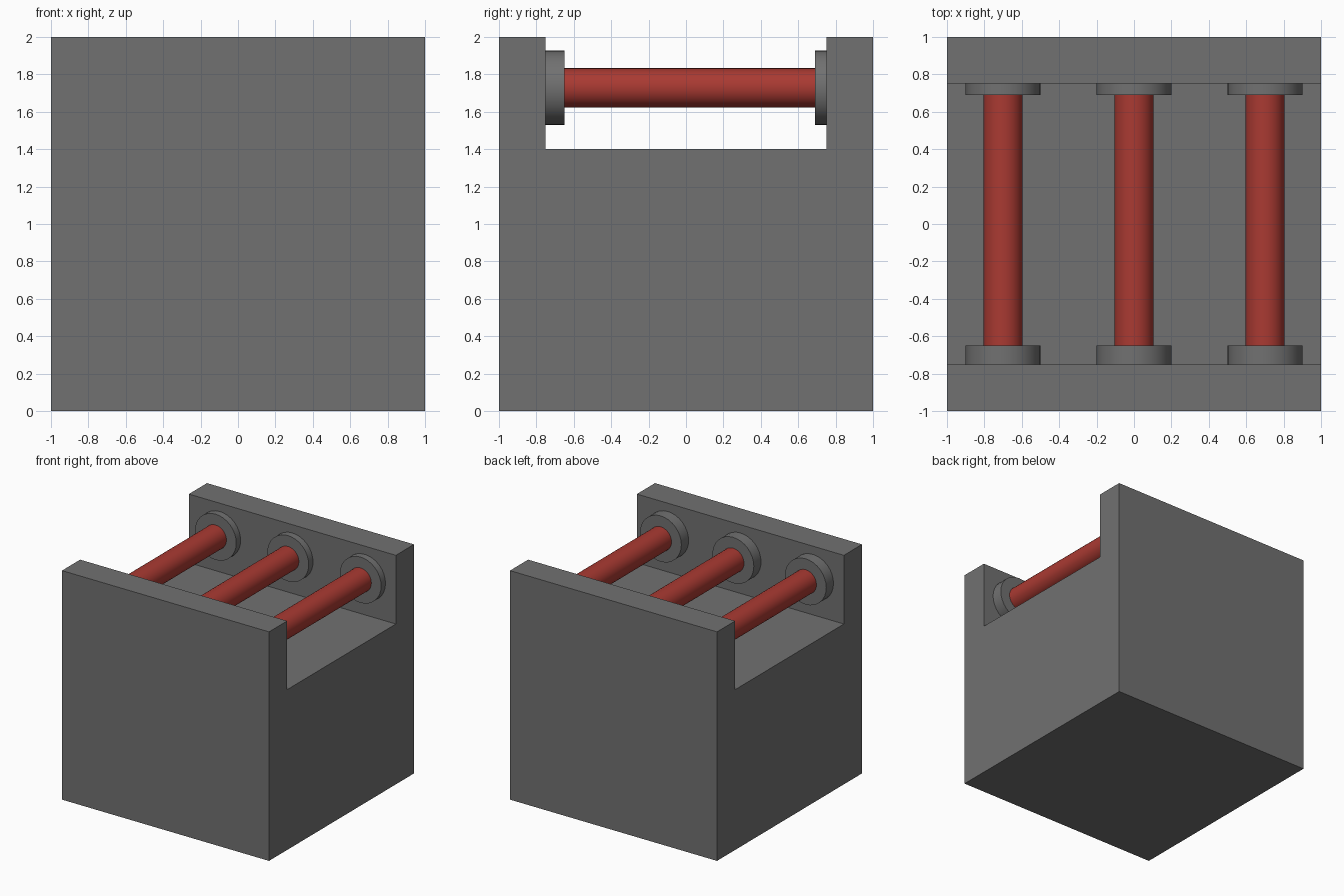
import bpy
import bmesh
import math

if "Cube" in bpy.data.objects:
    bpy.data.objects.remove(bpy.data.objects["Cube"])

ROD_Z = 1.728


def make_material(name, color):
    mat = bpy.data.materials.new(name)
    mat.diffuse_color = (*color, 1)
    mat.use_nodes = True
    mat.node_tree.nodes["Principled BSDF"].inputs["Base Color"].default_value = mat.diffuse_color
    return mat


red = make_material("red", (0.4, 0.042, 0.032))
dark_grey = make_material("dark_grey", (0.165, 0.165, 0.165))


def extruded_profile(name, profile, x0, x1, material):
    """Extrude a closed (y, z) profile along x."""
    bm = bmesh.new()
    face = bm.faces.new([bm.verts.new((x0, y, z)) for y, z in profile])
    ext = bmesh.ops.extrude_face_region(bm, geom=[face])
    verts = [g for g in ext["geom"] if isinstance(g, bmesh.types.BMVert)]
    bmesh.ops.translate(bm, vec=(x1 - x0, 0, 0), verts=verts)
    bmesh.ops.recalc_face_normals(bm, faces=bm.faces)
    mesh = bpy.data.meshes.new(name)
    bm.to_mesh(mesh)
    bm.free()
    mesh.materials.append(material)
    ob = bpy.data.objects.new(name, mesh)
    bpy.context.collection.objects.link(ob)
    return ob


def y_cylinder(name, x, y0, y1, radius, material):
    """Smooth cylinder lying along y."""
    bpy.ops.mesh.primitive_cylinder_add(
        vertices=32, radius=radius, depth=y1 - y0,
        location=(x, (y0 + y1) / 2, ROD_Z), rotation=(math.pi / 2, 0, 0))
    ob = bpy.context.object
    ob.name = name
    ob.data.materials.append(material)
    bpy.ops.object.shade_smooth_by_angle(angle=math.radians(30))
    return ob


# Solid block with an open channel across the top
extruded_profile("channel_block", [
    (-1, 0), (1, 0), (1, 2), (0.75, 2),
    (0.75, 1.4), (-0.75, 1.4), (-0.75, 2), (-1, 2)], -1, 1, dark_grey)

# Three rods, each held by a thick front collar and a thin back collar
for side, x in (("left", -0.7), ("middle", 0), ("right", 0.7)):
    y_cylinder(f"{side}_front_collar", x, -0.75, -0.65, 0.2, dark_grey)
    y_cylinder(f"{side}_back_collar", x, 0.69, 0.75, 0.2, dark_grey)
    y_cylinder(f"{side}_rod", x, -0.66, 0.70, 0.105, red)
